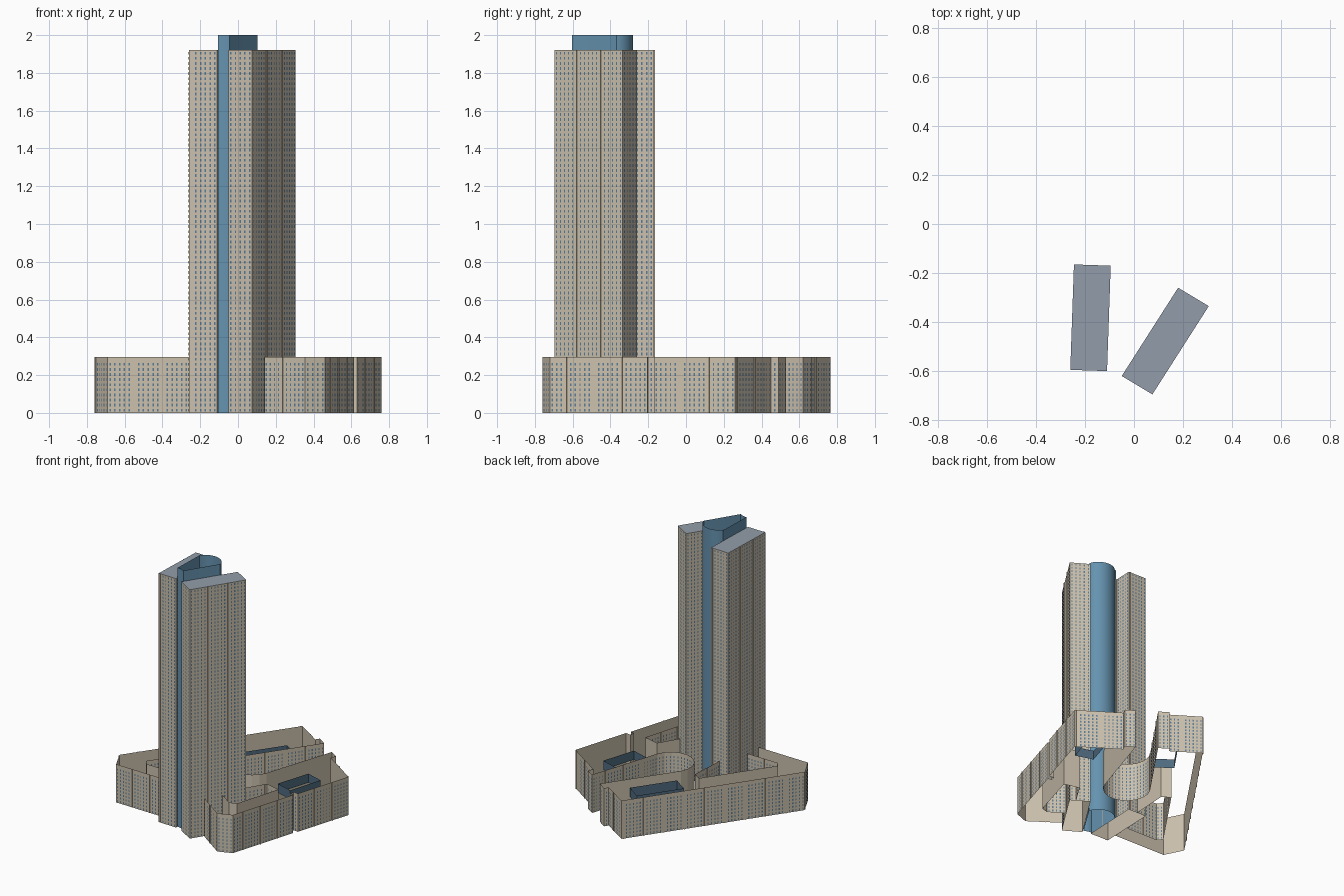
import bpy, bmesh, math
from mathutils import Vector

cube = bpy.data.objects.get("Cube")
if cube:
    bpy.data.objects.remove(cube)


def material(name, rgb):
    m = bpy.data.materials.new(name)
    m.use_nodes = True
    m.diffuse_color = (*rgb, 1)
    m.node_tree.nodes["Principled BSDF"].inputs["Base Color"].default_value = (*rgb, 1)
    return m


STONE = material("beige stone", (0.60, 0.53, 0.42))
GLASS = material("window blue", (0.10, 0.20, 0.31))
CORE = material("core blue", (0.13, 0.29, 0.43))
SLATE = material("dark slate blue", (0.08, 0.15, 0.22))
ROOF = material("roof grey", (0.29, 0.34, 0.40))

FLOOR = 0.027      # storey height
BAY = 0.025        # window spacing
PODIUM = 0.295
TOWER = 1.92


def finish(name, bm, mats):
    mesh = bpy.data.meshes.new(name)
    bm.to_mesh(mesh)
    bm.free()
    for m in mats:
        mesh.materials.append(m)
    obj = bpy.data.objects.new(name, mesh)
    bpy.context.collection.objects.link(obj)
    return obj


def quad(bm, a, b, z0, z1):
    """Upright panel between two plan points."""
    pts = ((a, z0), (b, z0), (b, z1), (a, z1))
    return bm.faces.new([bm.verts.new((p.x, p.y, z)) for p, z in pts])


def segments(points, closed):
    pts = [Vector(p) for p in points]
    return list(zip(pts, pts[1:] + pts[:1])) if closed else list(zip(pts, pts[1:]))


def sheet(name, points, z0, z1, mat, closed=False):
    """Thin upright wall along a plan outline."""
    bm = bmesh.new()
    for a, b in segments(points, closed):
        quad(bm, a, b, z0, z1)
    bmesh.ops.remove_doubles(bm, verts=bm.verts[:], dist=0.0005)
    return finish(name, bm, [mat])


def facade(name, points, height, side=1, closed=False):
    """Wall sheet with slim fins and rows of windows on its outer side."""
    sheet(name + "_wall", points, 0, height, STONE, closed)
    windows, fins = bmesh.new(), bmesh.new()
    floors = int(height / FLOOR)
    for a, b in segments(points, closed):
        run = b - a
        count = int(run.length / BAY)
        if count < 1:
            continue
        d = run.normalized()
        out = Vector((-d.y, d.x)) * side
        step = run.length / count
        for i in range(count):
            mid = a + d * step * (i + 0.5)
            # every sixth bay is a plain panel framed by a fin
            if i % 6 == 5:
                l, r = mid - d * 0.003, mid + d * 0.003
                quad(fins, l, l + out * 0.005, 0, height)
                quad(fins, l + out * 0.005, r + out * 0.005, 0, height)
                quad(fins, r + out * 0.005, r, 0, height)
                continue
            l, r = mid - d * 0.004 + out * 0.002, mid + d * 0.004 + out * 0.002
            for k in range(floors):
                z = (k + 0.25) * FLOOR
                quad(windows, l, r, z, z + FLOOR * 0.55)
    finish(name + "_windows", windows, [GLASS])
    finish(name + "_fins", fins, [STONE])


# Podium: one outer wall running around both wings and the curved court
bend = [(0.1 + 0.165 * math.cos(t), 0.04 + 0.165 * math.sin(t))
        for t in (math.radians(150 + 190 * i / 10) for i in range(11))]
outer = ([(-0.26, -0.51), (-0.69, -0.50), (-0.76, -0.36), (0.015, 0.765),
          (0.215, 0.635), (0.235, 0.665), (0.30, 0.62)] + bend +
         [(0.43, 0.53), (0.495, 0.49), (0.475, 0.45), (0.62, 0.355),
          (0.76, 0.26), (0.63, -0.17), (0.59, -0.165), (0.585, -0.20),
          (0.615, -0.205), (0.46, -0.72), (0.355, -0.76), (0.14, -0.61)])
facade("podium", outer, PODIUM)

# Inner courtyards, windows facing inward
facade("right_courtyard", [(-0.26, -0.38), (-0.52, -0.375), (-0.55, -0.335),
                           (-0.215, 0.15), (-0.155, 0.11), (-0.17, -0.165)],
       PODIUM, side=-1)
facade("left_courtyard", [(0.27, -0.31), (0.36, -0.16), (0.48, -0.19),
                          (0.375, -0.55), (0.32, -0.565), (0.21, -0.49)],
       PODIUM, side=-1)


# Light wells: open rings hung inside the wings
def light_well(name, cx, cy, direction, length, width):
    d = Vector(direction).normalized()
    n = Vector((-d.y, d.x))
    c = Vector((cx, cy))
    ring = [c + d * length * i / 2 + n * width * j / 2
            for i, j in ((-1, -1), (1, -1), (1, 1), (-1, 1))]
    sheet(name, ring, 0.17, 0.24, SLATE, closed=True)


light_well("right_light_well", 0.0, 0.355, (0.57, 0.82), 0.35, 0.14)
light_well("left_light_well", 0.46, 0.09, (0.3, 0.98), 0.27, 0.14)


# Towers
def tower(name, corners):
    facade(name, corners, TOWER, closed=True)
    bm = bmesh.new()
    bm.faces.new([bm.verts.new((x, y, TOWER)) for x, y in reversed(corners)])
    finish(name + "_roof", bm, [ROOF])


tower("right_tower", [(-0.26, -0.595), (-0.245, -0.165), (-0.095, -0.17), (-0.11, -0.60)])
tower("left_tower", [(-0.05, -0.62), (0.18, -0.26), (0.305, -0.335), (0.075, -0.695)])

# Glazed core between the towers, rounded at the back and open on top
back = [(-0.005 + 0.108 * math.cos(t), -0.375 + 0.095 * math.sin(t))
        for t in (math.radians(150 - 145 * i / 16) for i in range(17))]
core = [(-0.105, -0.585), (-0.098, -0.31)] + back + \
       [(0.10, -0.37), (-0.045, -0.603), (-0.065, -0.592), (-0.085, -0.586)]
glazing = sheet("glazed_core", core, 0, 2.0, CORE, closed=True)
bpy.context.view_layer.objects.active = glazing
glazing.select_set(True)
bpy.ops.object.shade_smooth_by_angle(angle=math.radians(30))
